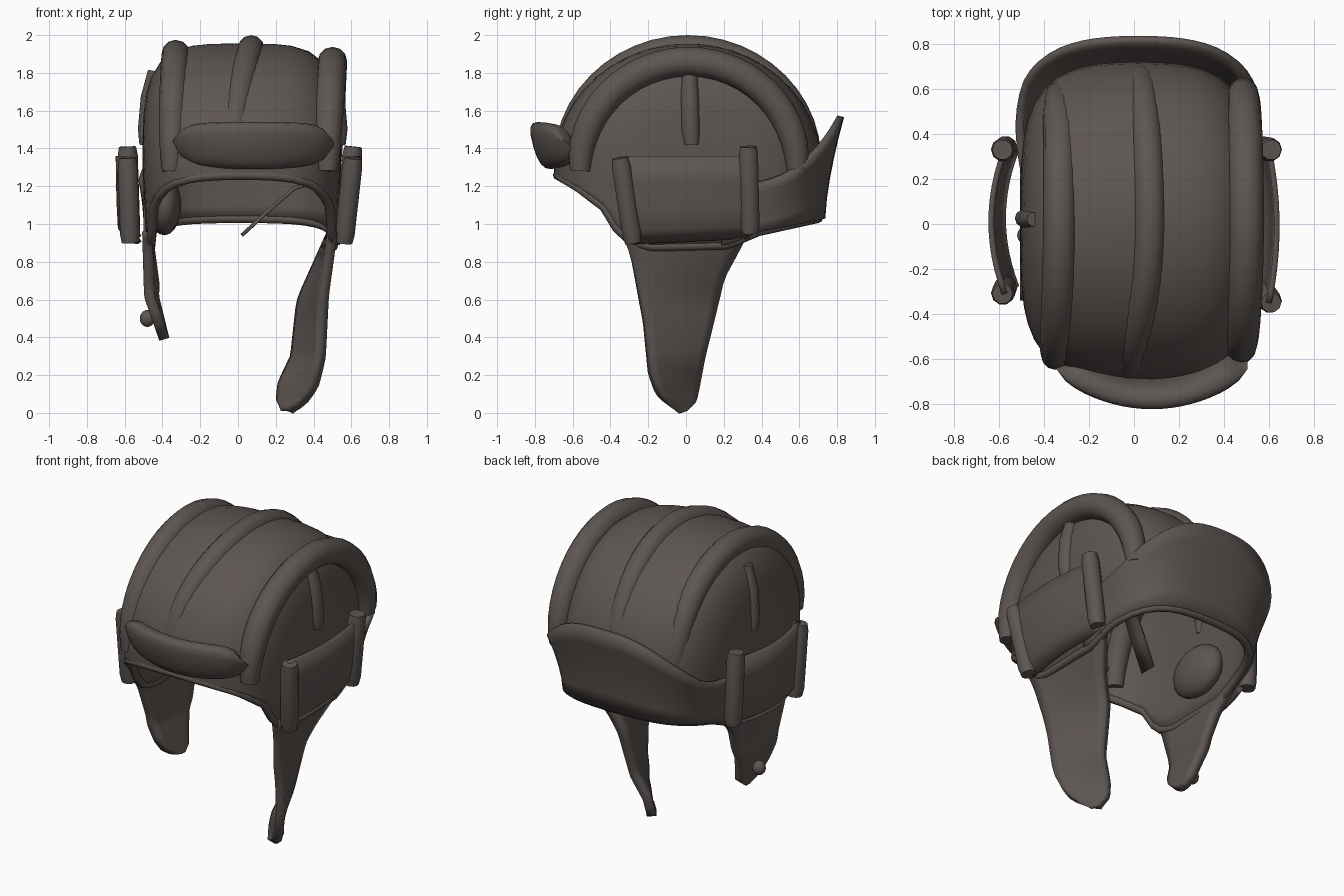
import bpy, bmesh, math
from mathutils import Vector

cube = bpy.data.objects.get("Cube")
if cube:
    bpy.data.objects.remove(cube)

leather = bpy.data.materials.new("dark brown leather")
leather.use_nodes = True
colour = (0.11, 0.092, 0.084, 1)
leather.diffuse_color = colour
bsdf = leather.node_tree.nodes["Principled BSDF"]
bsdf.inputs["Base Color"].default_value = colour
bsdf.inputs["Roughness"].default_value = 0.9

CX, CY, CZ = 0.02, 0.01, 1.3         # dome centre
A, B, C = 0.505, 0.69, 0.635         # dome half sizes


def lerp(table, v):
    """Piecewise linear lookup in a list of (key, value) pairs."""
    if v <= table[0][0]:
        return table[0][1]
    for (k0, v0), (k1, v1) in zip(table, table[1:]):
        if v <= k1:
            return v0 + (v1 - v0) * (v - k0) / (k1 - k0)
    return table[-1][1]


def loft(name, rows, around=False, along=False, caps=False, thick=0):
    """Skin a list of equally long point rows."""
    bm = bmesh.new()
    grid = [[bm.verts.new(p) for p in row] for row in rows]
    n, m = len(rows), len(rows[0])
    for i in range(n if along else n - 1):
        for j in range(m if around else m - 1):
            i2, j2 = (i + 1) % n, (j + 1) % m
            bm.faces.new((grid[i][j], grid[i][j2], grid[i2][j2], grid[i2][j]))
    if caps:
        bm.faces.new(grid[0])
        bm.faces.new(grid[-1])
    bmesh.ops.remove_doubles(bm, verts=bm.verts, dist=0.0005)
    bmesh.ops.recalc_face_normals(bm, faces=bm.faces)
    mesh = bpy.data.meshes.new(name)
    bm.to_mesh(mesh)
    bm.free()
    ob = bpy.data.objects.new(name, mesh)
    bpy.context.collection.objects.link(ob)
    mesh.materials.append(leather)
    if thick:
        mod = ob.modifiers.new("thickness", "SOLIDIFY")
        mod.thickness, mod.offset = thick, 0
    bpy.ops.object.select_all(action="DESELECT")
    ob.select_set(True)
    bpy.context.view_layer.objects.active = ob
    bpy.ops.object.shade_smooth_by_angle(angle=math.radians(50))
    return ob


def tube(name, path, radius, sides=10, closed=False, taper=0.0):
    """Round sweep along a path, optionally slimmer at both ends."""
    pts = [Vector(p) for p in path]
    n, rows = len(pts), []
    for i, p in enumerate(pts):
        a = pts[i - 1] if closed or i else p
        b = pts[(i + 1) % n] if closed or i < n - 1 else p
        t = (b - a).normalized()
        side = Vector((1, 0, 0)) if abs(t.x) < 0.7 else Vector((0, 1, 0))
        if closed:
            side = Vector((0, 0, 1))
        u = (side - t * side.dot(t)).normalized()
        v = t.cross(u)
        r = radius * (1 - taper * abs(2 * i / (n - 1) - 1) ** 6)
        rows.append([p + (u * math.cos(k) + v * math.sin(k)) * r
                     for k in (2 * math.pi * s / sides for s in range(sides))])
    return loft(name, rows, True, closed, not closed)


def blob(name, centre, size):
    """Squashed ball."""
    rows = []
    for i in range(11):
        f = math.pi * i / 10
        rows.append([(centre[0] + size[0] * math.sin(f) * math.cos(k),
                      centre[1] + size[1] * math.sin(f) * math.sin(k),
                      centre[2] + size[2] * math.cos(f))
                     for k in (2 * math.pi * s / 14 for s in range(14))])
    return loft(name, rows, True)


def dome_point(theta, phi):
    """Boxy across x, round from front to back, shorter towards the sides."""
    d = Vector((math.cos(phi) * math.cos(theta),
                math.cos(phi) * math.sin(theta), math.sin(phi)))
    q = (d.x / A) ** 4 + ((d.y / B) ** 2 + (d.z / C) ** 2) ** 2
    d *= q ** -0.25
    d.y *= 1 - 0.07 * (d.x / A) ** 2
    return Vector((CX, CY, CZ)) + d


# Cap shell: dome continued downward to a shaped lower edge
EDGE = [(-.7, 1.27), (-.58, 1.2), (-.42, 1.08), (-.34, .93), (-.2, .88),
        (.22, .89), (.38, .96), (.7, 1.03)]


def wall_point(theta, f):
    p = dome_point(theta, 0)
    p.z = CZ + (lerp(EDGE, p.y) - CZ) * f
    p.x = CX + (p.x - CX) * (1 - 0.1 * (CZ - p.z))
    return p


ring = [2 * math.pi * i / 64 for i in range(64)]
rows = [[dome_point(t, math.pi / 2 * (1 - i / 12)) for t in ring] for i in range(13)]
rows += [[wall_point(t, f) for t in ring] for f in (.25, .5, .75, 1)]
loft("cap_shell", rows, True, thick=0.04)
tube("lower_hem", [wall_point(t, 1) for t in ring], 0.025, 8, closed=True)


# Padded ridges running from front to back
def ridge(name, x_front, x_top, x_back, ry, rz, cy, radius):
    path = []
    for i in range(25):
        a = math.radians(-2 + 184 * i / 24)
        c, s = math.cos(a), math.sin(a)
        x = x_top + ((x_front if c > 0 else x_back) - x_top) * abs(c) ** 2
        path.append((x, cy - ry * c, CZ + rz * s))
    tube(name, path, radius, 12, taper=0.3)


ridge("right_ridge", -.35, -.33, -.33, .585, .6, -.005, .075)
ridge("middle_ridge", -.03, .07, .03, .65, .63, .01, .07)
ridge("left_ridge", .475, .5, .485, .575, .56, .015, .078)


# Brow pad: flattened, blunt-ended sausage leaning forward at the top
def squared(v):
    return math.copysign(abs(v) ** 0.75, v)


rows = []
for i in range(21):
    s = max(-.99, min(.99, i / 10 - 1))
    k = (1 - abs(s) ** 9) ** 0.5
    row = []
    for j in range(16):
        a = 2 * math.pi * j / 16
        up, out = squared(math.sin(a)), squared(math.cos(a))
        row.append((.08 + .4 * s + .03 * out * s,
                    -.75 + .14 * s * s - .06 * k * out - .035 * up,
                    1.415 + .01 * s * s + (.125 - .02 * s * s) * k * up))
    rows.append(row)
loft("brow_pad", rows, True, caps=True)

# Turned-up neck flap at the back, flaring outward all round
rows = []
for i in range(41):
    t = math.radians(20 + 140 * i / 40)
    low = wall_point(t, 1)
    s = abs(low.x - CX) / A
    out = Vector((math.cos(t), math.sin(t), 0))
    fade = max(0, min(1, (low.y - .2) / .35))
    rise = max(0, 1 - s ** 2.8) * fade
    row = []
    for f in (0, .2, .4, .6, .8, 1):
        p = low + out * (.02 + .1 * fade * f ** 1.5)
        p.z = low.z + (1.2 + .37 * rise - low.z) * f
        row.append(p)
    rows.append(row)
loft("neck_flap", rows, thick=0.035)

# Ear flaps: long one on the left, short one on the right
FRONT = [(0, -.34), (.15, -.29), (.5, -.22), (.78, -.19), (.9, -.15), (.97, -.09), (1, -.05)]
BACK = [(0, .33), (.1, .28), (.25, .2), (.5, .14), (.7, .09), (.94, .04), (1, -.01)]


def ear_flap(name, bottom, outer, lean):
    rows = []
    for i in range(25):
        f = 1 - (1 - i / 24) ** 1.4
        y0, y1 = lerp(FRONT, f), lerp(BACK, f)
        rows.append([(lerp(outer, f) - lerp(lean, f) * u,
                      y0 + (y1 - y0) * u, .96 + (bottom - .96) * f)
                     for u in (j / 8 for j in range(9))])
    loft(name, rows, thick=0.055)


ear_flap("left_ear_flap", 0.01, [(0, .5), (.35, .455), (.7, .44), (.85, .41), (.94, .36), (1, .27)],
         [(0, 0), (.4, .12), (.7, .14), (.85, .18), (.94, .14), (1, .02)])
ear_flap("right_ear_flap", 0.39, [(0, -.48), (.6, -.47), (1, -.39)],
         [(0, 0), (.5, -.03), (1, 0)])
blob("flap_knob", (-.48, -.05, .5), (.04, .04, .045))


# Ear pockets: bowed panel between two upright rolled tubes
def pocket(side, sign, x_top, tilt, bow, y0, y1, drop):
    rows = []
    for i in range(13):
        s = i / 6 - 1
        row = []
        for f in (0, .3, .6, .85, 1):
            x = x_top + bow * (1 - s * s) - (tilt * f ** 2 + .04 * (f > .9))
            y = y0 + (y1 - y0) * (i / 12) + drop * f * (1 - i / 12)
            row.append((sign * x, y, 1.36 + (.9 + .03 * (i / 12) - 1.36) * f))
        rows.append(row)
    loft(side + "_ear_pocket", rows, thick=0.025)
    for end, y, shift, high, low in (("front", y0, drop, 1.35, .9), ("back", y1, .01, 1.41, .95)):
        path = [(sign * (x_top + .01 - tilt * f), y + shift * f, high + (low - high) * f)
                for f in (0, .1, .5, .9, 1)]
        tube(side + "_" + end + "_roll", path, .053, 10, taper=.15)


pocket("left", 1, .6, .05, .035, -.35, .33, .07)
pocket("right", -1, .575, .015, .06, -.31, .33, .03)

# Raised seam above each ear
for side, top, base, radius in (("left", .485, .53, .05), ("right", -.445, -.49, .04)):
    tube(side + "_side_seam", [(top, .02, 1.81), ((top + base * 2) / 3, .02, 1.67),
                               (base, .025, 1.5), (base, .03, 1.42)], radius, taper=.2)

# Inner ear pad and chin strap
blob("inner_ear_pad", (-.39, .11, 1.1), (.09, .2, .16))
loft("chin_strap", [[(x, y - .05, z), (x, y + .05, z)]
                    for x, y, z in ((.45, .36, 1.23), (.3, .3, 1.19), (.15, .22, 1.06), (.02, .15, .94))],
     thick=0.02)
